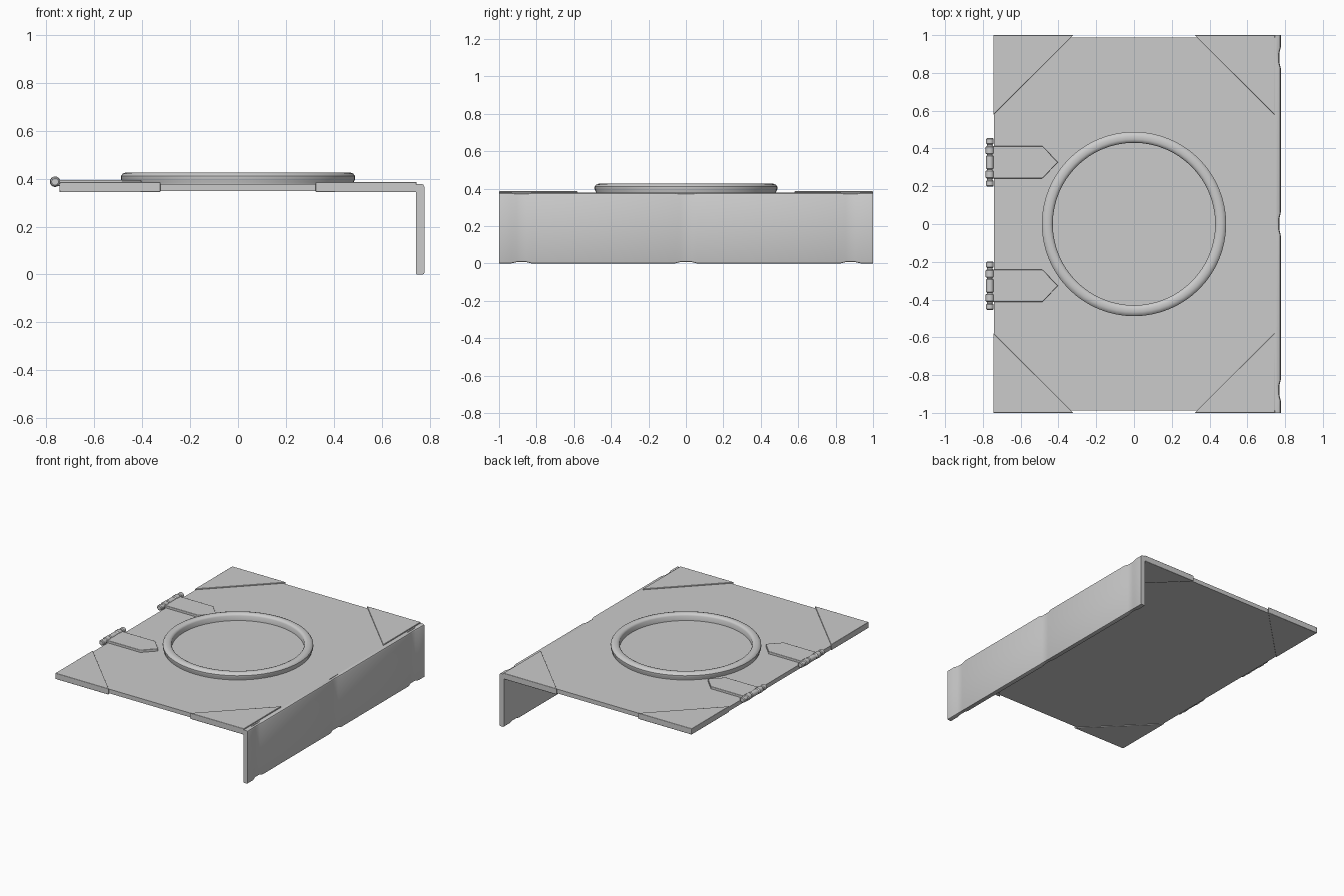
import bpy, bmesh, math

if "Cube" in bpy.data.objects:
    bpy.data.objects.remove(bpy.data.objects["Cube"])


def finish(name, bm, bevel=0.0, angle=35):
    bmesh.ops.recalc_face_normals(bm, faces=bm.faces)
    mesh = bpy.data.meshes.new(name)
    bm.to_mesh(mesh)
    bm.free()
    ob = bpy.data.objects.new(name, mesh)
    bpy.context.collection.objects.link(ob)
    if bevel:
        mod = ob.modifiers.new("bevel", 'BEVEL')
        mod.width, mod.segments = bevel, 2
    bpy.ops.object.select_all(action='DESELECT')
    ob.select_set(True)
    bpy.context.view_layer.objects.active = ob
    bpy.ops.object.shade_smooth_by_angle(angle=math.radians(angle))
    return ob


def loft(name, rings, closed=False, bevel=0.0):
    """Skin a list of equal-length closed outlines."""
    bm = bmesh.new()
    rows = [[bm.verts.new(p) for p in ring] for ring in rings]
    n = len(rows[0])
    pairs = list(zip(rows, rows[1:]))
    if closed:
        pairs.append((rows[-1], rows[0]))
    else:
        bm.faces.new(rows[0])
        bm.faces.new(rows[-1])
    for a, b in pairs:
        for i in range(n):
            j = (i + 1) % n
            bm.faces.new((a[i], a[j], b[j], b[i]))
    return finish(name, bm, bevel)


def slab(name, outline, z0, z1, bevel=0.0):
    return loft(name, [[(x, y, z) for x, y in outline] for z in (z0, z1)], bevel=bevel)


def circle(r, z, n=64):
    return [(r * math.cos(2 * math.pi * i / n), r * math.sin(2 * math.pi * i / n), z)
            for i in range(n)]


# Flat cover panel
slab("cover_panel", [(-.742, -.988), (.755, -.988), (.755, .988), (-.742, .988)], .348, .378)

# Triangular corner guards wrapping the panel
for sx in (-1, 1):
    for sy in (-1, 1):
        slab("corner_guard", [(sx * .745, sy), (sx * .322, sy), (sx * .745, sy * .578)],
             .343, .386, .003)

# Spine wall with three shallow grooves
rings = []
sections = [(-1, 0), (-.935, 0), (-.905, .007), (-.855, .007), (-.825, 0),
            (-.06, 0), (-.03, .007), (.03, .007), (.06, 0),
            (.825, 0), (.855, .007), (.905, .007), (.935, 0), (1, 0)]
for y, d in sections:
    x0, x1, z0, z1, c = .742, .777 - d, d, .378 - d * .5, .004
    pts = [(x0, z0 + c), (x0 + c, z0), (x1 - 2 * c, z0), (x1 - c / 2, z0 + c / 2),
           (x1, z0 + 2 * c), (x1, z1 - 3 * c), (x1 - c, z1 - c), (x1 - 3 * c, z1),
           (x0 + c, z1), (x0, z1 - c)]
    rings.append([(x, y, z) for x, z in pts])
loft("spine", rings)

# Raised round frame in the middle
profile = [(.43, .37), (.43, .412), (.436, .421), (.448, .426), (.466, .426),
           (.480, .421), (.488, .411), (.488, .396), (.482, .384), (.482, .37)]
loft("round_frame", [circle(r, z) for r, z in profile], closed=True)

# Two hinges: pointed strap plus knuckled barrel
for s in (-1, 1):
    yc = s * .327
    slab("hinge_strap", [(-.765, yc - .085), (-.485, yc - .085), (-.402, yc),
                         (-.485, yc + .085), (-.765, yc + .085)], .370, .395, .003)
    outline = []
    for a, b, r in ((-.128, -.094, .020), (-.086, -.042, .022), (-.038, .038, .020),
                    (.042, .086, .022), (.094, .128, .020)):
        outline += [(a, r * .72), (a + .005, r), (b - .005, r), (b, r * .72)]
    loft("hinge_barrel", [[(-.763 + r * math.cos(t * math.pi / 8), yc + y,
                            .387 + r * math.sin(t * math.pi / 8)) for t in range(16)]
                          for y, r in outline])
